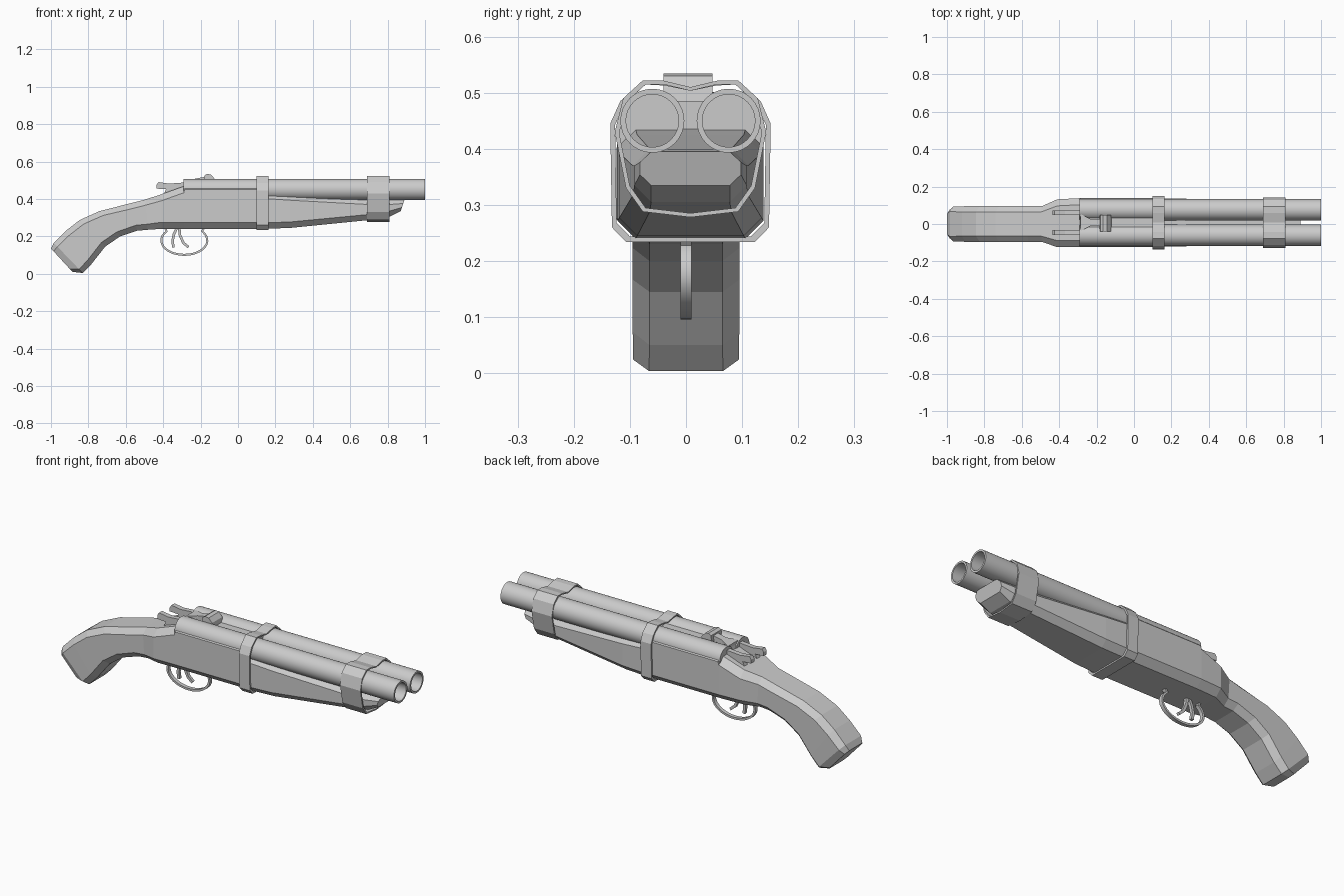
import bpy, bmesh, math
from mathutils import Vector

if "Cube" in bpy.data.objects:
    bpy.data.objects.remove(bpy.data.objects["Cube"])

grey = bpy.data.materials.new("plain grey")
grey.use_nodes = True
grey.diffuse_color = (0.6, 0.6, 0.6, 1)
grey.node_tree.nodes["Principled BSDF"].inputs["Base Color"].default_value = (0.6, 0.6, 0.6, 1)
MID = 0.008


def finish(name, bm, smooth=None):
    bmesh.ops.recalc_face_normals(bm, faces=bm.faces)
    mesh = bpy.data.meshes.new(name)
    bm.to_mesh(mesh)
    bm.free()
    mesh.materials.append(grey)
    ob = bpy.data.objects.new(name, mesh)
    bpy.context.collection.objects.link(ob)
    if smooth:
        bpy.ops.object.select_all(action="DESELECT")
        ob.select_set(True)
        bpy.context.view_layer.objects.active = ob
        bpy.ops.object.shade_smooth_by_angle(angle=math.radians(smooth))
    return ob


def loft(name, loops, closed=False, smooth=None):
    """Skin matching loops of points; cap the ends unless closed."""
    bm = bmesh.new()
    rings = [[bm.verts.new(p) for p in loop] for loop in loops]
    pairs = list(zip(rings, rings[1:]))
    if closed:
        pairs.append((rings[-1], rings[0]))
    else:
        bm.faces.new(rings[0])
        bm.faces.new(rings[-1])
    for a, b in pairs:
        for i in range(len(a)):
            j = (i + 1) % len(a)
            bm.faces.new((a[i], a[j], b[j], b[i]))
    return finish(name, bm, smooth)


def section(top, bottom, half, cut, mid=0.0):
    """Chamfered rectangle standing between a top and a bottom point."""
    t, b = Vector((top[0], mid, top[1])), Vector((bottom[0], mid, bottom[1]))
    up = (t - b).normalized() * cut
    side, inner = Vector((0, half, 0)), Vector((0, half - cut, 0))
    return [t + inner, t - up + side, b + up + side, b + inner,
            b - inner, b + up - side, t - up - side, t - inner]


def extrude_y(name, outline, y0, y1):
    return loft(name, [[(x, y, z) for x, z in outline] for y in (y0, y1)])


def circle(x, y, z, r, n=32):
    return [(x, y + r * math.cos(i * math.tau / n), z + r * math.sin(i * math.tau / n))
            for i in range(n)]


# Curved grip flowing into the receiver
loft("grip_and_receiver", [
    section((-1.0, 0.135), (-0.885, 0.01), 0.075, 0.02),
    section((-0.985, 0.165), (-0.83, 0.004), 0.094, 0.028),
    section((-0.92, 0.23), (-0.785, 0.05), 0.095, 0.03),
    section((-0.845, 0.288), (-0.71, 0.145), 0.095, 0.03),
    section((-0.74, 0.335), (-0.63, 0.2), 0.095, 0.03),
    section((-0.57, 0.378), (-0.54, 0.23), 0.095, 0.03),
    section((-0.495, 0.397), (-0.485, 0.235), 0.095, 0.03),
    section((-0.41, 0.425), (-0.41, 0.24), 0.128, 0.035, MID / 2),
    section((-0.29, 0.468), (-0.29, 0.24), 0.13, 0.035, MID),
    section((-0.285, 0.485), (-0.285, 0.24), 0.13, 0.035, MID),
    section((0.13, 0.485), (0.13, 0.24), 0.13, 0.035, MID)])

# Tapering fore-end under the barrels
loft("fore_end", [
    section((0.13, 0.435), (0.13, 0.24), 0.13, 0.032, MID),
    section((0.28, 0.425), (0.28, 0.245), 0.127, 0.032, MID),
    section((0.70, 0.40), (0.70, 0.287), 0.103, 0.03, MID),
    section((0.81, 0.40), (0.81, 0.305), 0.1, 0.03, MID),
    section((0.89, 0.395), (0.87, 0.335), 0.09, 0.02, MID)])

# Two hollow barrels
for side, name in ((1, "left_barrel"), (-1, "right_barrel")):
    y = MID + side * 0.068
    loft(name, [circle(-0.292, y, 0.45, 0.057), circle(1, y, 0.45, 0.057),
                circle(1, y, 0.45, 0.047), circle(0.15, y, 0.45, 0.047)], smooth=40)


# Bands wrapping barrels and fore-end
def band(name, x0, x1, half_outline):
    outline = half_outline + [(-y, z) for y, z in reversed(half_outline) if y]

    def ring(x, scale):
        return [(x, MID + y * scale, 0.4 + (z - 0.4) * scale) for y, z in outline]
    loft(name, [ring(x0, 1), ring(x1, 1), ring(x1, 0.94), ring(x0, 0.94)], closed=True)


band("rear_band", 0.10, 0.162,
     [(0, 0.51), (0.05, 0.52), (0.085, 0.522), (0.125, 0.485), (0.143, 0.445),
      (0.14, 0.26), (0.115, 0.234), (0, 0.234)])
band("front_band", 0.69, 0.81,
     [(0, 0.51), (0.05, 0.522), (0.085, 0.522), (0.12, 0.49), (0.135, 0.43),
      (0.115, 0.33), (0.085, 0.288), (0, 0.278)])

# Hammers
for y, name in ((0.06, "left_hammer"), (-0.045, "right_hammer")):
    extrude_y(name, [(-0.435, 0.475), (-0.425, 0.49), (-0.37, 0.482), (-0.285, 0.488),
                     (-0.285, 0.44), (-0.40, 0.42), (-0.385, 0.452), (-0.435, 0.455)],
              y - 0.013, y + 0.013)

# Opening lever and rear sight
extrude_y("rear_sight", [(-0.185, 0.48), (-0.18, 0.525), (-0.165, 0.534), (-0.145, 0.53),
                         (-0.125, 0.508), (-0.12, 0.48)], -0.04, 0.047)
loft("lever_neck", [[(x, MID + s * w, z) for s, z in ((-1, 0.47), (1, 0.47), (1, h), (-1, h))]
                    for x, w, h in ((-0.285, 0.045, 0.5), (-0.23, 0.018, 0.508), (-0.17, 0.02, 0.52))])


# Curved strips: trigger guard and two triggers
def strip(name, path, width, thick):
    pts = [Vector((x, 0, z)) for x, z in path]
    loops = []
    for i, p in enumerate(pts):
        d = (pts[min(i + 1, len(pts) - 1)] - pts[max(i - 1, 0)]).normalized()
        n = Vector((-d.z, 0, d.x)) * thick * 0.5
        w = Vector((0, width * 0.5, 0))
        loops.append([p + n + w, p + n - w, p - n - w, p - n + w])
    loft(name, loops, smooth=50)


guard = []
for i in range(25):
    a = math.radians(140 + 260 * i / 24)
    guard.append((-0.287 + 0.123 * math.cos(a), 0.178 + 0.077 * math.sin(a)))
strip("trigger_guard", [(-0.39, 0.245)] + guard + [(-0.18, 0.245)], 0.02, 0.011)
strip("rear_trigger", [(-0.325, 0.25), (-0.343, 0.21), (-0.35, 0.175), (-0.345, 0.14)], 0.016, 0.014)
strip("front_trigger", [(-0.315, 0.25), (-0.31, 0.205), (-0.292, 0.165), (-0.265, 0.142)], 0.016, 0.014)
